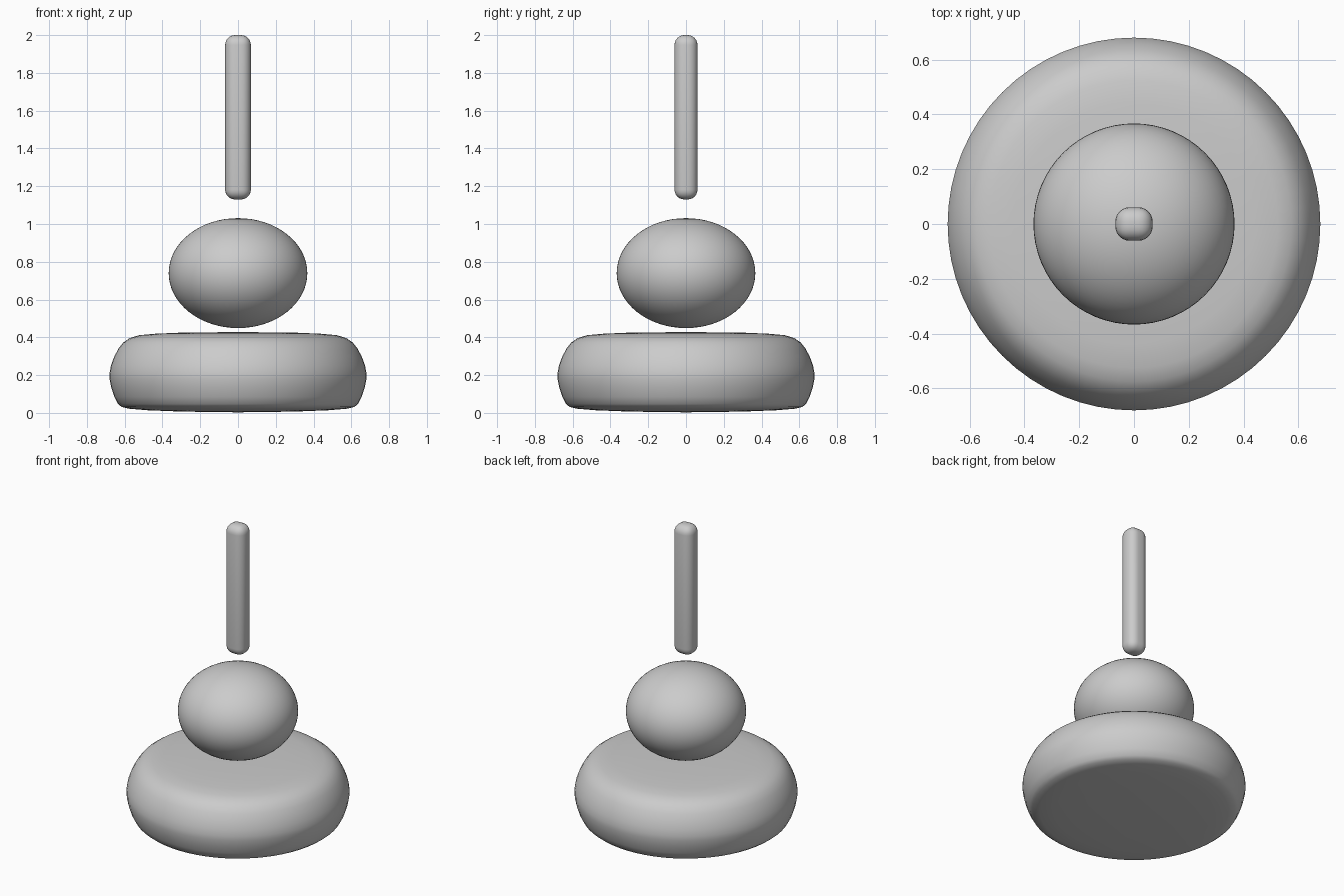
import bpy, bmesh, math

if "Cube" in bpy.data.objects:
    bpy.data.objects.remove(bpy.data.objects["Cube"])


def lathe(name, profile, segments=64):
    """Revolve an (r, z) profile running from bottom pole to top pole."""
    bm = bmesh.new()
    verts = [bm.verts.new((r, 0, z)) for r, z in profile]
    edges = [bm.edges.new(pair) for pair in zip(verts, verts[1:])]
    bmesh.ops.spin(bm, geom=verts + edges, axis=(0, 0, 1), cent=(0, 0, 0),
                   angle=math.tau, steps=segments, use_duplicate=False)
    bmesh.ops.remove_doubles(bm, verts=bm.verts, dist=1e-5)
    bmesh.ops.recalc_face_normals(bm, faces=bm.faces)
    return finish(name, bm)


def finish(name, bm):
    mesh = bpy.data.meshes.new(name)
    bm.to_mesh(mesh)
    bm.free()
    mesh.shade_smooth()
    obj = bpy.data.objects.new(name, mesh)
    bpy.context.collection.objects.link(obj)
    return obj


# Wide cushion-shaped base
lathe("base", [
    (0, 0.003), (0.3, 0.007), (0.48, 0.014), (0.575, 0.022), (0.615, 0.031),
    (0.635, 0.047), (0.655, 0.085), (0.671, 0.135), (0.68, 0.18),
    (0.68, 0.21), (0.673, 0.25), (0.657, 0.294), (0.634, 0.339),
    (0.608, 0.372), (0.575, 0.395), (0.525, 0.411), (0.44, 0.419),
    (0.3, 0.425), (0, 0.428)])

# Flattened ball floating above the base
n = 32
lathe("ball", [(0.367 * math.sin(math.pi * i / n),
                0.74 - 0.291 * math.cos(math.pi * i / n)) for i in range(n + 1)])

# Upright rounded rod
bm = bmesh.new()
bmesh.ops.create_cube(bm, size=1)
bmesh.ops.scale(bm, vec=(0.136, 0.122, 0.87), verts=bm.verts)
bmesh.ops.translate(bm, vec=(0, 0, 1.565), verts=bm.verts)
bmesh.ops.bevel(bm, geom=bm.edges[:], offset=0.052, offset_type='OFFSET',
                segments=6, profile=0.5, affect='EDGES', clamp_overlap=True)
finish("rod", bm)
